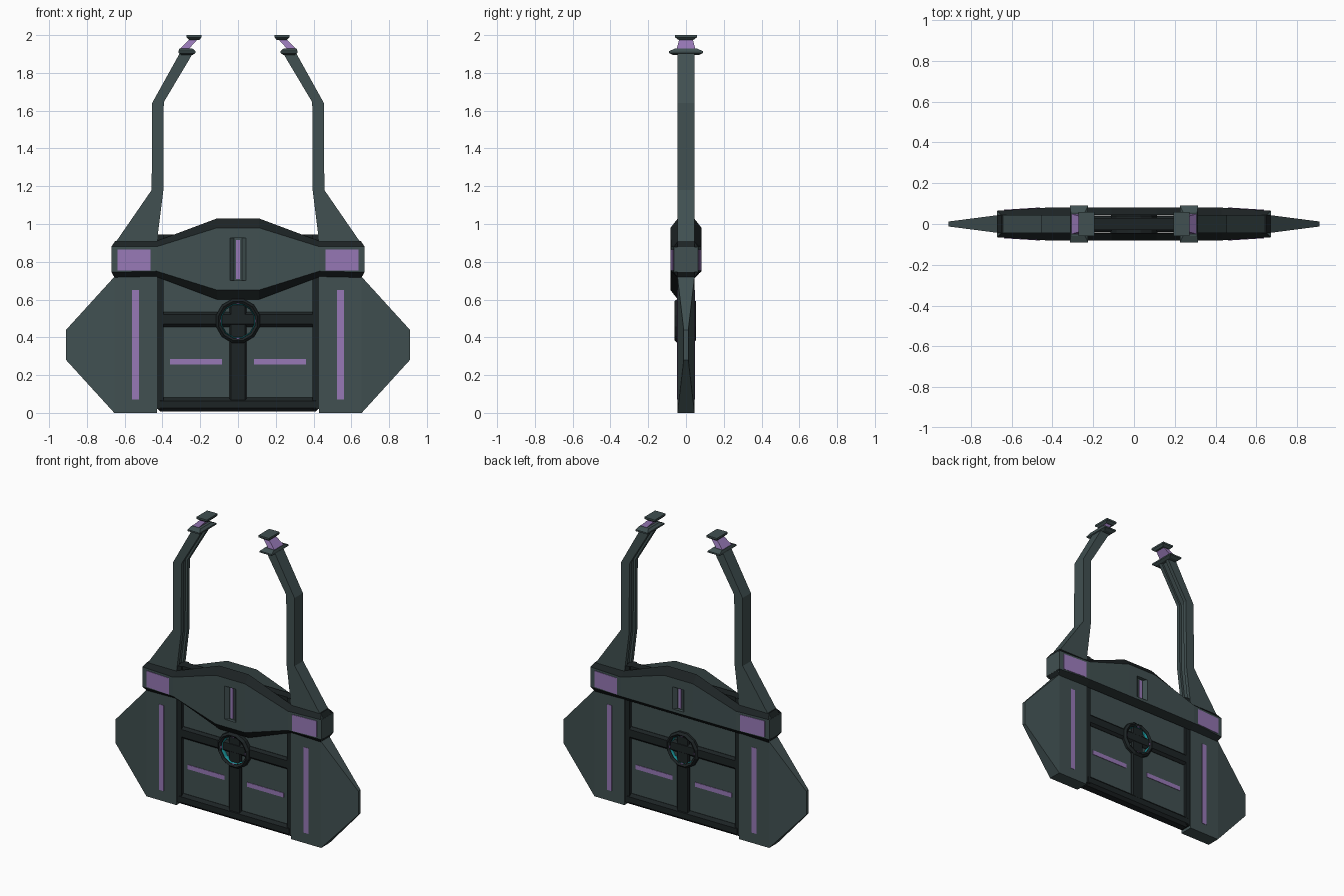
import bpy, bmesh, math

if "Cube" in bpy.data.objects:
    bpy.data.objects.remove(bpy.data.objects["Cube"])


def material(name, r, g, b):
    m = bpy.data.materials.new(name)
    m.diffuse_color = (r, g, b, 1)
    m.use_nodes = True
    m.node_tree.nodes["Principled BSDF"].inputs["Base Color"].default_value = m.diffuse_color
    return m


SLATE = material("slate", 0.052, 0.08, 0.082)
DARK = material("dark", 0.012, 0.017, 0.018)
PURPLE = material("purple", 0.31, 0.19, 0.47)
TEAL = material("teal", 0.01, 0.3, 0.33)


def loft(name, loops, mats, mirror="", closed=False):
    """Skin equal-sized point loops; mats gives one material per side strip."""
    bm = bmesh.new()
    rings = [[bm.verts.new(p) for p in lp] for lp in loops]
    n = len(rings[0])
    slots = list(dict.fromkeys(mats))
    pairs = list(zip(rings, rings[1:]))
    if closed:
        pairs.append((rings[-1], rings[0]))
    for a, b in pairs:
        for i in range(n):
            j = (i + 1) % n
            f = bm.faces.new((a[i], a[j], b[j], b[i]))
            f.material_index = slots.index(mats[i % len(mats)])
    if not closed:
        bm.faces.new(rings[0])
        bm.faces.new(rings[-1])
    bmesh.ops.recalc_face_normals(bm, faces=bm.faces)
    me = bpy.data.meshes.new(name)
    bm.to_mesh(me)
    bm.free()
    ob = bpy.data.objects.new(name, me)
    bpy.context.collection.objects.link(ob)
    for m in slots:
        me.materials.append(m)
    if mirror:
        md = ob.modifiers.new("mirror", 'MIRROR')
        md.use_axis = ["X" in mirror, "Y" in mirror, False]
        md.use_mirror_merge = False
    return ob


def rect_x(x, y0, y1, z0, z1):
    return [(x, y0, z0), (x, y1, z0), (x, y1, z1), (x, y0, z1)]


def rect_z(z, x0, x1, h):
    return [(x0, -h, z), (x1, -h, z), (x1, h, z), (x0, h, z)]


def box(name, x0, x1, y0, y1, z0, z1, mat, mirror="", bevel=0):
    ob = loft(name, [rect_x(x0, y0, y1, z0, z1), rect_x(x1, y0, y1, z0, z1)], [mat], mirror)
    if bevel:
        md = ob.modifiers.new("bevel", 'BEVEL')
        md.width, md.segments = bevel, 1
    return ob


def slab(name, outline, y0, y1, mat, mirror=""):
    return loft(name, [[(x, y, z) for x, z in outline] for y in (y0, y1)], [mat], mirror)


# Side wings, thinning toward the outer edge
loft("side_wing", [rect_x(0.43, -.045, .045, 0, .74), rect_x(0.655, -.045, .045, 0, .72),
                   rect_x(0.91, -.012, .012, .28, .44)], [SLATE], "X")
box("wing_light", .525, .56, .04, .047, .07, .65, PURPLE, "XY")

# Centre body: recessed panels and dark frame bars
box("body_panel", -.42, .42, -.022, .022, .03, .92, SLATE)
box("panel_light", .085, .36, .02, .025, .255, .285, PURPLE, "XY")
box("frame_side", .395, .432, -.04, .04, .02, .945, DARK, "X")
box("frame_bottom", -.43, .43, -.042, .042, .008, .082, DARK, bevel=.018)
box("frame_middle", -.41, .41, -.04, .04, .455, .535, DARK, bevel=.015)
box("frame_centre", -.045, .045, -.038, .038, .06, .58, DARK, bevel=.008)
box("frame_top", -.43, .43, -.03, .03, .89, .945, DARK)


# Round clasp
def ring(name, r0, r1, y0, y1, mat, n=12):
    loops = []
    for k in range(n):
        a = 2 * math.pi * (k + .5) / n
        c, s = math.cos(a), math.sin(a)
        loops.append([(r * c, y, .487 + r * s) for r, y in
                      ((r0, y0 + .01), ((r0 + r1) / 2, y0), (r1, y0 + .015),
                       (r1, y1 - .015), ((r0 + r1) / 2, y1), (r0, y1 - .01))])
    return loft(name, loops, [mat], closed=True)


ring("clasp_ring", .093, .12, -.062, .053, DARK)
ring("clasp_glow", .088, .095, -.047, .04, TEAL)
for k in range(4):
    a = k * math.pi / 2
    x, z = .097 * math.cos(a), .487 + .097 * math.sin(a)
    box("clasp_stud", x - .008, x + .008, -.056, .047, z - .008, z + .008, PURPLE)


# Arched flap plates, one front and one back with a gap between
def flap(name, side, dip, slot_z0, slot_z1):
    half = [(.67, .065, .88, .745, .03), (.43, .08, .88, .75, .03), (.11, .082, .98, .75 - dip, .05)]
    loops = []
    for sx, secs in ((-1, half), (1, half[::-1])):
        for x, y, zt, zb, b in secs:
            xi = x - .02 if x > .6 else x
            lo = b if dip else .035
            loops.append([(sx * xi, side * .043, zt + b), (sx * x, side * y, zt),
                          (sx * x, side * y, zb), (sx * xi, side * .043, zb - lo)])
    ob = loft(name, loops, [DARK, SLATE, DARK, SLATE])
    # tapered slot cut into the face
    prof = [(-.055, .095), (.055, .095), (.02, .06), (-.02, .06)]
    cut = loft("slot_cutter", [[(x, side * y, z) for x, y in prof] for z in (slot_z0, slot_z1)], [SLATE])
    md = ob.modifiers.new("slot", 'BOOLEAN')
    md.operation, md.object, md.solver = 'DIFFERENCE', cut, 'EXACT'
    bpy.context.view_layer.objects.active = ob
    bpy.ops.object.modifier_apply(modifier="slot")
    bpy.data.objects.remove(cut)
    ya, yb = sorted((side * .055, side * .066))
    box(name + "_light", -.01, .01, ya, yb, slot_z0 + .01, slot_z1 - .01, PURPLE)


flap("front_flap", -1, .10, .70, .925)
flap("back_flap", 1, 0, .77, .92)

# Solid ends joining the flaps, with lit windows
loft("flap_end", [rect_x(.43, -.044, .044, .715, .91), rect_x(.65, -.044, .044, .715, .91),
                  rect_x(.67, -.044, .044, .745, .88)], [DARK, SLATE, DARK, SLATE], "X")
box("flap_end_cap", .64, .671, -.064, .064, .747, .878, SLATE, "X")
loft("end_window", [rect_x(.462, .06, .081, .755, .865), rect_x(.638, .06, .07, .755, .865)],
     [PURPLE], "XY")


# Handle arms with a groove along the inner side
def arm(inset):
    outer = [(.65, .90), (.457, 1.18), (.455, 1.64), (.305, 1.91)]
    inner = [(.235, 1.91), (.393, 1.645), (.395, 1.18), (.43, .90)]
    return outer + [(x + inset, z) for x, z in inner]


slab("handle_side", arm(0), .02, .045, SLATE, "XY")
slab("handle_core", arm(.015), -.02, .02, SLATE, "X")

# Handle tips: flange, leaning lit neck, cap
loft("tip_flange", [rect_z(1.895, .24, .30, .07), rect_z(1.905, .225, .315, .09),
                    rect_z(1.915, .225, .315, .09), rect_z(1.928, .24, .31, .06)], [SLATE], "X")
loft("tip_neck", [rect_z(1.925, .262, .31, .05), rect_z(1.98, .212, .255, .035)], [PURPLE], "X")
loft("tip_cap", [rect_z(1.975, .205, .26, .04), rect_z(1.988, .193, .272, .058),
                 rect_z(2.0, .193, .272, .058)], [SLATE], "X")
